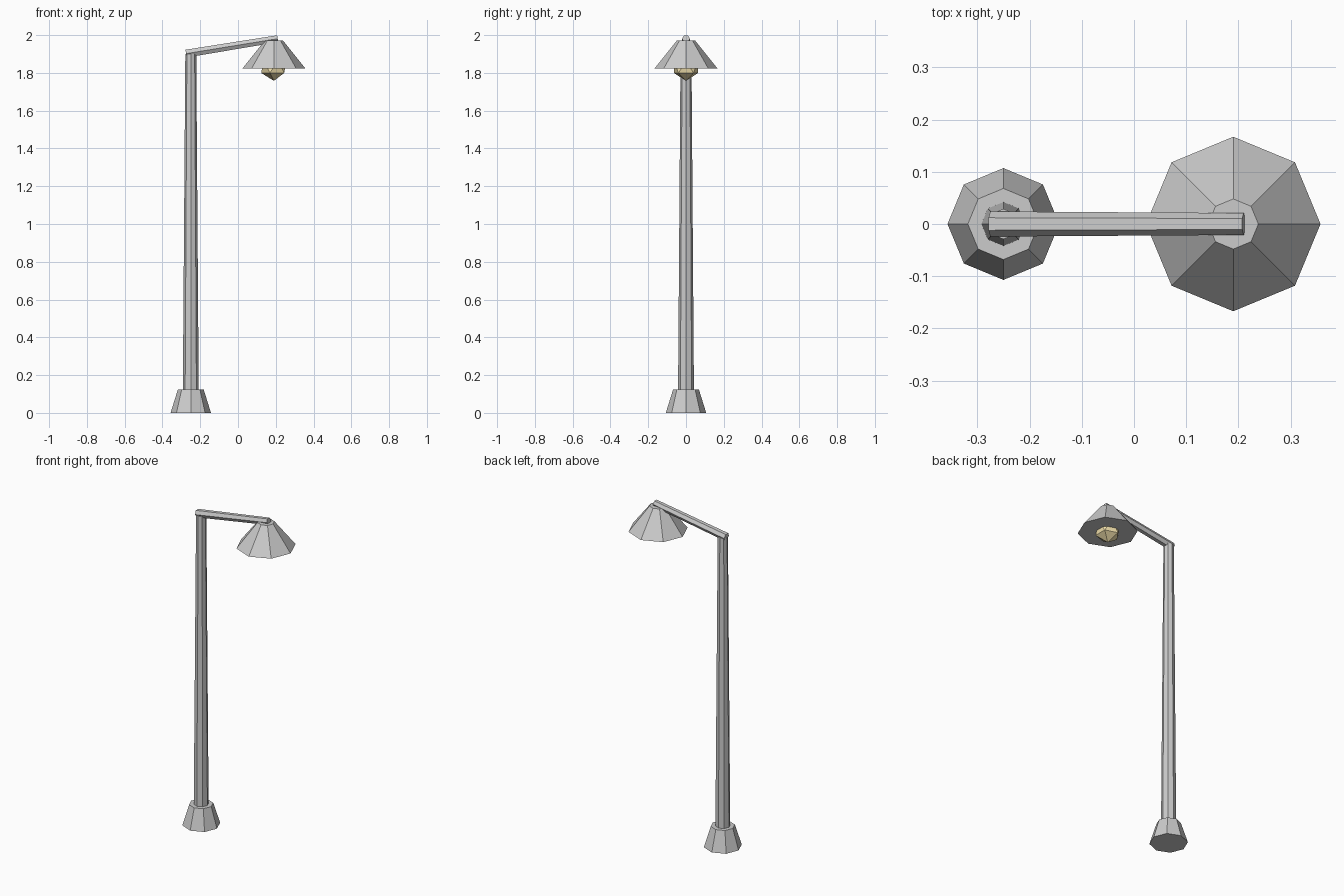
import bpy
import math
from mathutils import Vector, Matrix

if "Cube" in bpy.data.objects:
    bpy.data.objects.remove(bpy.data.objects["Cube"])


def tapered(name, start, end, r1, r2, sides, turn=0.0):
    """Low-poly tapered prism from start to end, with a corner on +Y or +X."""
    a, b = Vector(start), Vector(end)
    axis = b - a
    bpy.ops.mesh.primitive_cone_add(vertices=sides, radius1=r1, radius2=r2,
                                    depth=axis.length)
    obj = bpy.context.object
    obj.name = name
    tilt = math.atan2(axis.x, axis.z)  # every axis lies in the XZ plane
    obj.matrix_world = (Matrix.Translation((a + b) / 2)
                        @ Matrix.Rotation(tilt, 4, 'Y')
                        @ Matrix.Rotation(turn, 4, 'Z'))
    return obj


POLE_X, LAMP_X = -0.25, 0.19

# Foot and upright
tapered("base", (POLE_X, 0, 0), (POLE_X, 0, 0.125), 0.107, 0.068, 8)
tapered("pole", (POLE_X, 0, 0.12), (POLE_X, 0, 1.90), 0.042, 0.029, 8)

# Six-sided arm, rising gently towards the lamp
tapered("arm", (-0.275, 0, 1.902), (0.21, 0, 1.981), 0.024, 0.021, 6)

# Lamp shade, closed underneath
tapered("lamp_shade", (LAMP_X, 0, 1.823), (LAMP_X, 0, 1.972), 0.167, 0.048, 8)

# Faceted bulb poking out of the shade
bpy.ops.mesh.primitive_ico_sphere_add(subdivisions=1, radius=0.075,
                                      location=(LAMP_X, 0, 1.833))
bulb = bpy.context.object
bulb.name = "bulb"
glow = bpy.data.materials.new("warm_glass")
glow.diffuse_color = (0.9, 0.76, 0.42, 1)
glow.use_nodes = True
glow.node_tree.nodes["Principled BSDF"].inputs["Base Color"].default_value = glow.diffuse_color
bulb.data.materials.append(glow)
